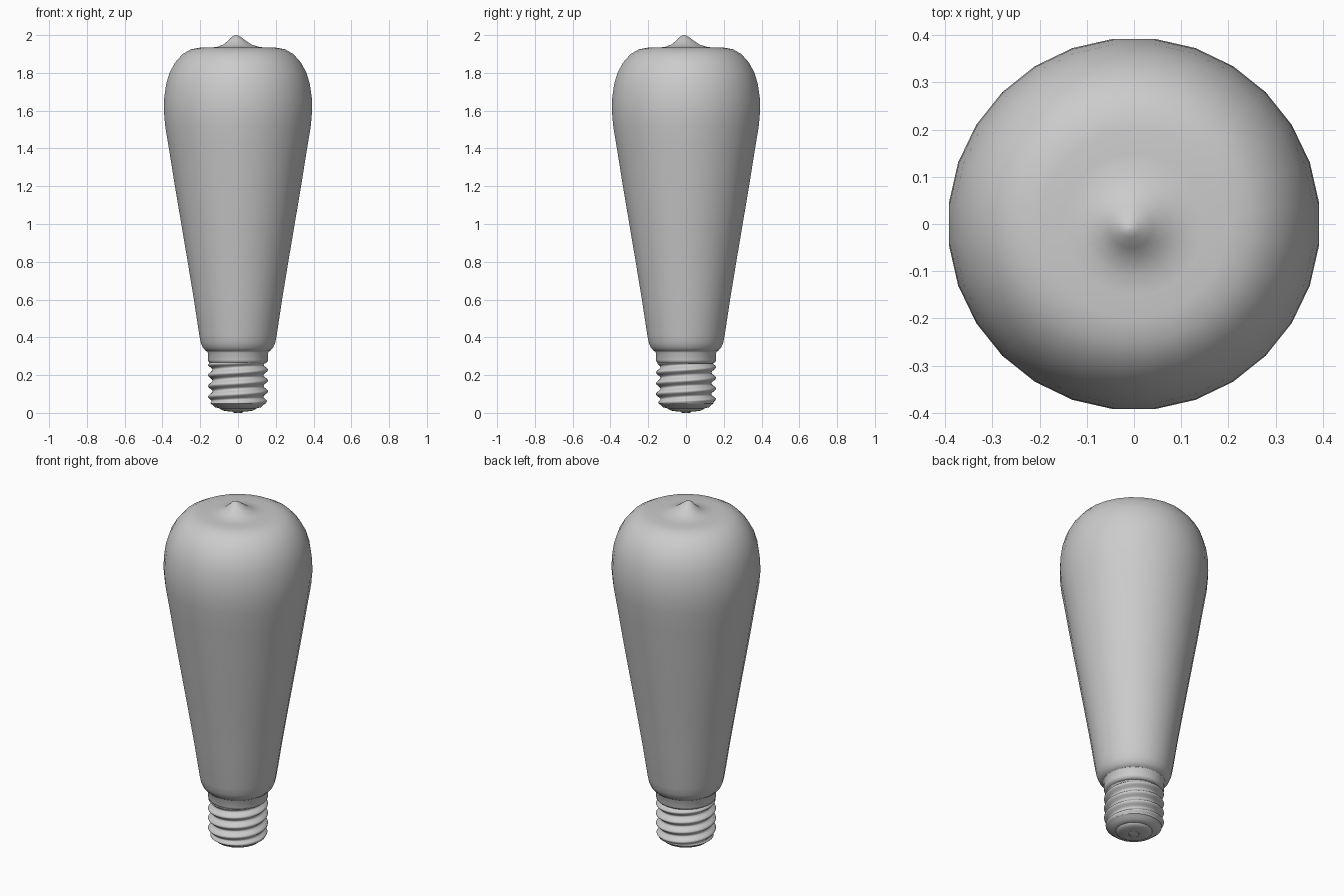
import bpy
import bmesh
from math import sin, cos, pi, tau

cube = bpy.data.objects.get("Cube")
if cube:
    bpy.data.objects.remove(cube)

grey = bpy.data.materials.new("plain grey")
grey.use_nodes = True
grey.diffuse_color = (0.6, 0.6, 0.6, 1)
grey.node_tree.nodes["Principled BSDF"].inputs["Base Color"].default_value = (0.6, 0.6, 0.6, 1)


def revolve(name, profile, sides, radius=lambda r, z, a: r, lean=lambda z: 0):
    """Loft rings from (radius, height) pairs; both ends are capped."""
    bm = bmesh.new()
    rings = []
    for r, z in profile:
        ring = []
        for i in range(sides):
            a = tau * (i + 0.5) / sides
            rr = radius(r, z, a)
            ring.append(bm.verts.new((rr * cos(a) + lean(z), rr * sin(a) + lean(z), z)))
        rings.append(ring)
    for low, high in zip(rings, rings[1:]):
        for i in range(sides):
            j = (i + 1) % sides
            bm.faces.new((low[i], low[j], high[j], high[i]))
    bm.faces.new(rings[0][::-1])
    bm.faces.new(rings[-1])
    mesh = bpy.data.meshes.new(name)
    bm.to_mesh(mesh)
    bm.free()
    mesh.materials.append(grey)
    obj = bpy.data.objects.new(name, mesh)
    bpy.context.collection.objects.link(obj)
    bpy.ops.object.select_all(action="DESELECT")
    obj.select_set(True)
    bpy.context.view_layer.objects.active = obj
    bpy.ops.object.shade_smooth_by_angle(angle=pi / 3)
    return obj


# Glass envelope with a dished crown and a slightly off-centre sealed tip
glass = [(0.15, 0.322), (0.17, 0.327), (0.187, 0.345), (0.198, 0.37), (0.206, 0.41),
         (0.235, 0.6), (0.268, 0.8), (0.302, 1.0), (0.336, 1.2), (0.368, 1.4),
         (0.388, 1.52), (0.395, 1.6), (0.393, 1.67), (0.383, 1.74), (0.365, 1.8),
         (0.335, 1.855), (0.295, 1.9), (0.25, 1.925), (0.2, 1.934), (0.15, 1.933),
         (0.11, 1.938), (0.075, 1.95), (0.045, 1.972), (0.02, 1.993), (0.004, 2.0)]
revolve("glass_bulb", glass, 28, lean=lambda z: -0.01 * max(0, (z - 1.934) / 0.066))

# Smooth collar between the glass and the thread
revolve("cap_collar", [(0.145, 0.262), (0.157, 0.27), (0.16, 0.28), (0.16, 0.318),
                       (0.165, 0.326), (0.16, 0.332)], 28)

# Screw thread: a helical wave that fades out at both ends
LOW, HIGH, PITCH = 0.05, 0.275, 0.057


def thread(r, z, a):
    fade = min(1, (z - LOW) / 0.02, (HIGH - z) / 0.02)
    return r + 0.012 * max(0, fade) * cos(tau * z / PITCH - a)


rows = 50
shell = [(0.147, LOW + (HIGH - LOW) * k / rows) for k in range(rows + 1)]
revolve("screw_thread", shell, 40, radius=thread)

# Rounded foot, insulator step and contact
revolve("cap_foot", [(0.1, 0.024), (0.122, 0.03), (0.135, 0.042), (0.147, LOW)], 28)
revolve("insulator", [(0.05, 0.008), (0.08, 0.012), (0.095, 0.02), (0.1, 0.03)], 28)
revolve("contact", [(0.018, 0.0), (0.028, 0.003), (0.03, 0.012)], 20)
